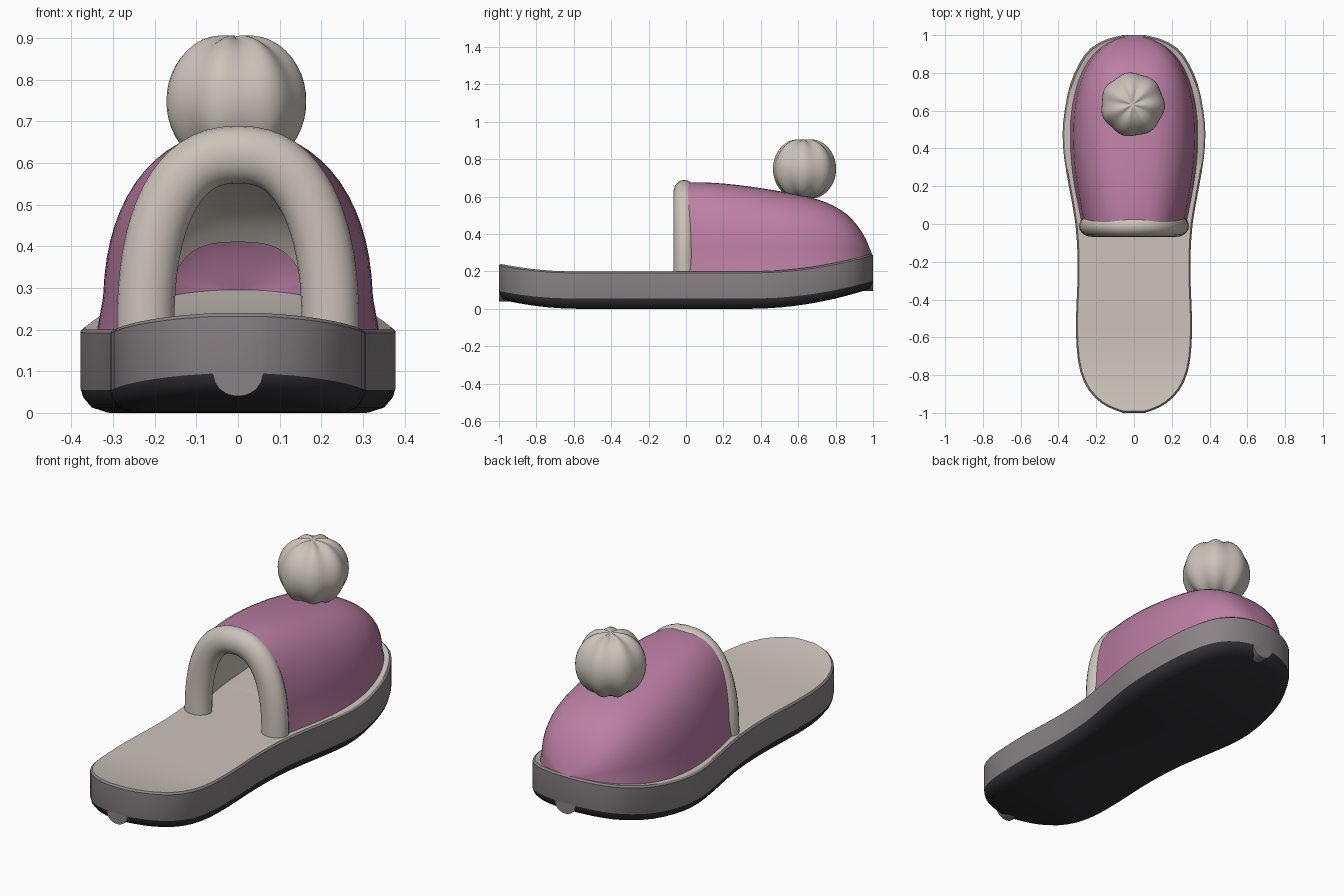
import bpy
import bmesh
from math import sin, cos, pi, radians

cube = bpy.data.objects.get("Cube")
if cube:
    bpy.data.objects.remove(cube, do_unlink=True)


def material(name, rgb):
    m = bpy.data.materials.new(name)
    m.use_nodes = True
    m.diffuse_color = (*rgb, 1)
    bsdf = next(n for n in m.node_tree.nodes if n.type == 'BSDF_PRINCIPLED')
    bsdf.inputs["Base Color"].default_value = (*rgb, 1)
    bsdf.inputs["Roughness"].default_value = 0.8
    return m


CREAM = material("cream fleece", (0.60, 0.55, 0.49))
PINK = material("pink fabric", (0.50, 0.21, 0.37))
GREY = material("grey foam", (0.25, 0.225, 0.235))
DARK = material("dark rubber", (0.03, 0.028, 0.032))


def smooth_points(pts, steps=3):
    """Catmull-Rom curve through tuples of any size."""
    out = []
    for i in range(len(pts) - 1):
        a, b, c, d = (pts[max(i - 1, 0)], pts[i], pts[i + 1],
                      pts[min(i + 2, len(pts) - 1)])
        for s in range(steps):
            t = s / steps
            out.append(tuple(
                q + t * (r - p) / 2 + t * t * (p - 2.5 * q + 2 * r - w / 2)
                + t ** 3 * (1.5 * (q - r) + (w - p) / 2)
                for p, q, r, w in zip(a, b, c, d)))
    return out + [pts[-1]]


def loft(name, rows, mats, closed=True, row_mat=None, caps=None, flip=False):
    """Skin rows of points; caps=(first, last) materials close the ends in strips."""
    bm = bmesh.new()
    grid = [[bm.verts.new(p) for p in row] for row in rows]
    n = len(rows[0])
    for k in range(len(rows) - 1):
        for i in range(n if closed else n - 1):
            j = (i + 1) % n
            f = bm.faces.new((grid[k][i], grid[k][j], grid[k + 1][j], grid[k + 1][i]))
            f.material_index = row_mat[k] if row_mat else 0
    if caps:
        for ring, idx in ((grid[0], caps[0]), (grid[-1], caps[1])):
            for i in range(n // 2 - 1):
                f = bm.faces.new((ring[i], ring[i + 1], ring[n - 2 - i], ring[n - 1 - i]))
                f.material_index = idx
    bmesh.ops.remove_doubles(bm, verts=bm.verts[:], dist=1e-5)
    bmesh.ops.recalc_face_normals(bm, faces=bm.faces[:])
    if flip:
        bmesh.ops.reverse_faces(bm, faces=bm.faces[:])
    me = bpy.data.meshes.new(name)
    bm.to_mesh(me)
    bm.free()
    for m in mats:
        me.materials.append(m)
    ob = bpy.data.objects.new(name, me)
    bpy.context.collection.objects.link(ob)
    bpy.ops.object.select_all(action='DESELECT')
    ob.select_set(True)
    bpy.context.view_layer.objects.active = ob
    bpy.ops.object.shade_smooth_by_angle(angle=radians(40))
    return ob


def lift(y):
    """Upward curl of the sole at toe and heel."""
    toe = max(0, (y - 0.35) / 0.65)
    heel = max(0, (-y - 0.6) / 0.4)
    return 0.095 * toe ** 2 + 0.04 * heel ** 2


# Sole: half outline from toe to heel, stacked in inset rings
half = smooth_points([
    (0.05, 1), (0.14, 0.98), (0.23, 0.93), (0.29, 0.85), (0.338, 0.74),
    (0.367, 0.6), (0.378, 0.48), (0.37, 0.35), (0.345, 0.2), (0.31, 0),
    (0.298, -0.2), (0.301, -0.35), (0.307, -0.5), (0.304, -0.65),
    (0.285, -0.78), (0.24, -0.88), (0.17, -0.95), (0.1, -0.985), (0.05, -1)], 2)
outline = half + [(-x, y) for x, y in reversed(half)]
rings = [(0.055, 0), (0.022, 0.012), (0.005, 0.035), (0, 0.055), (0, 0.192), (0.009, 0.2)]
loft("sole",
     [[(x * (1 - d / 0.33), y * (1 - d), z + lift(y)) for x, y in outline]
      for d, z in rings],
     [DARK, GREY, CREAM], row_mat=[0, 0, 0, 1, 1], caps=(0, 2))

# Rounded grey tabs dipping into the dark tread at heel and toe
for name, end in (("heel_tab", -1), ("toe_tab", 1)):
    top = 0.055 + lift(end)
    arc = [(0.06 * cos(a), top - 0.055 * sin(a))
           for a in (pi * i / 15 for i in range(16))]
    loft(name, [[(x, end * y, z) for x, z in arc] for y in (0.94, 1)],
         [GREY], caps=(0, 0))

# Upper: arched sections (y, half width, crown height)
stations = smooth_points([
    (0, 0.265, 0.675), (0.1, 0.285, 0.676), (0.25, 0.311, 0.665),
    (0.4, 0.324, 0.645), (0.55, 0.323, 0.62), (0.68, 0.305, 0.592),
    (0.78, 0.275, 0.555), (0.86, 0.235, 0.505), (0.92, 0.185, 0.44),
    (0.96, 0.13, 0.375), (0.985, 0.07, 0.315), (0.995, 0.01, 0.29)])


def arch(y, w, top, power, flare=0):
    base = 0.195 + lift(y)
    row = []
    for i in range(33):
        a = pi * i / 32
        c, s = cos(a), sin(a)
        u = abs(c) ** (2 / power) * (1 if c > 0 else -1)
        v = max(s, 0) ** (2 / power)
        u *= 1 + flare * max(0, 1 - v / 0.15)
        row.append((w * u, y, base + (top - base) * v))
    return row


loft("upper", [arch(y, w, t, 2.7, 0.04) for y, w, t in stations], [PINK], closed=False)
loft("lining", [arch(y, w - 0.03, t - 0.03, 2.7) for y, w, t in stations if y < 0.93],
     [CREAM], closed=False, flip=True)

# Padded cuff: tube swept along the opening arch
path = [(p[0], p[2]) for p in arch(0, 0.222, 0.62, 2.4)]
tube = []
for i, (x, z) in enumerate(path):
    x0, z0 = path[max(i - 1, 0)]
    x1, z1 = path[min(i + 1, len(path) - 1)]
    size = ((x1 - x0) ** 2 + (z1 - z0) ** 2) ** 0.5
    nx, nz = (z1 - z0) / size, (x0 - x1) / size
    if i in (0, len(path) - 1):
        nx, nz = (1 if x > 0 else -1), 0
    tube.append([(x + 0.069 * cos(a) * nx, -0.01 + 0.058 * sin(a), z + 0.069 * cos(a) * nz)
                 for a in (2 * pi * k / 20 for k in range(20))])
loft("cuff", tube, [CREAM], caps=(0, 0))

# Pompom: sphere with soft lobes gathered into dimpled poles
ball = []
for j in range(25):
    p = pi * j / 24
    row = []
    for i in range(56):
        a = 2 * pi * i / 56
        gather = abs(cos(p)) ** 12
        r = 0.167 * (1 + 0.025 * cos(7 * a + 0.5) * sin(p) ** 0.5 * (1 + abs(cos(p)))
                     - 0.07 * gather)
        row.append((-0.007 + r * sin(p) * cos(a), 0.632 + r * sin(p) * sin(a),
                    0.748 + r * cos(p)))
    ball.append(row)
loft("pompom", ball, [CREAM])
